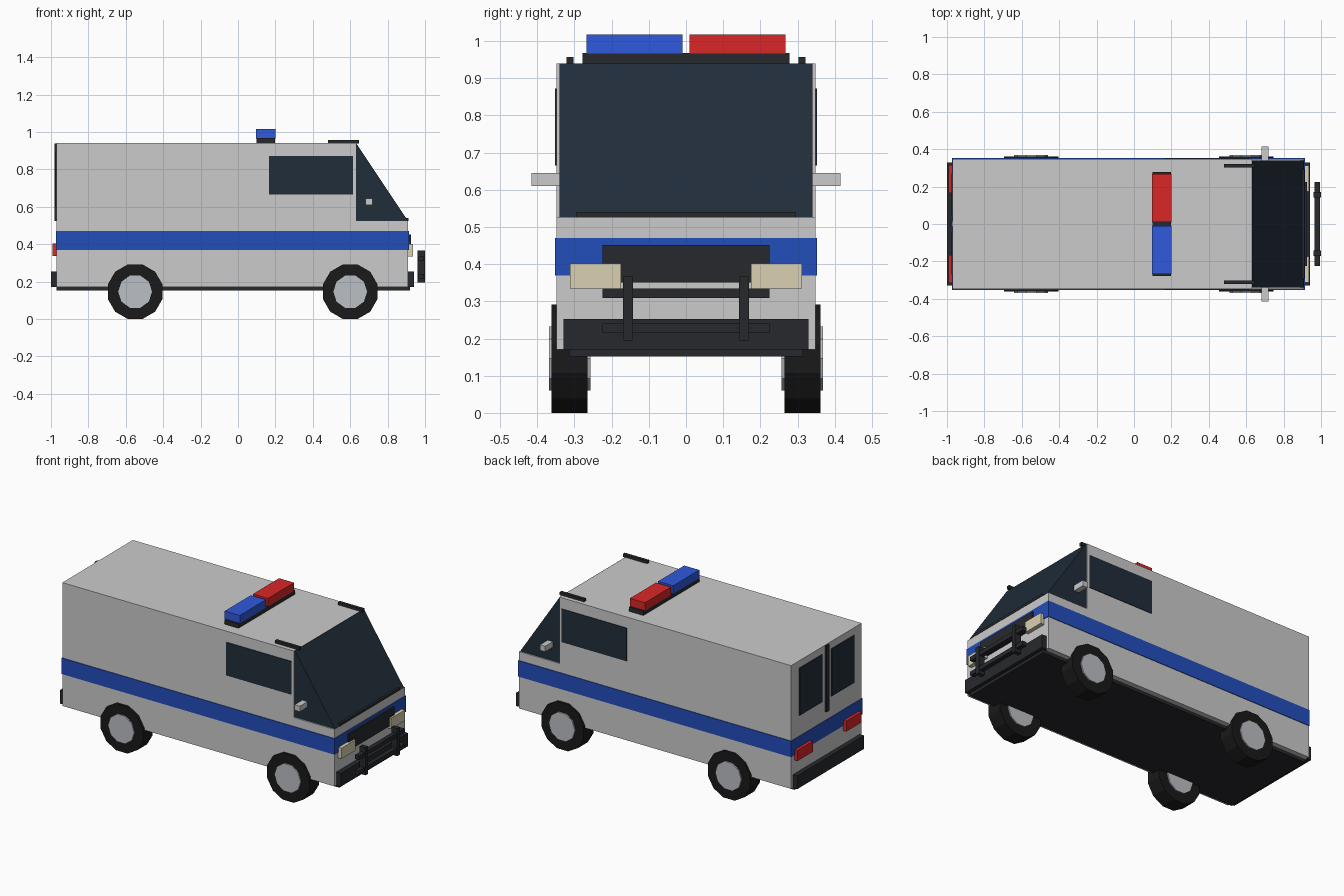
import bpy, bmesh, math
from mathutils import Matrix

if "Cube" in bpy.data.objects:
    bpy.data.objects.remove(bpy.data.objects["Cube"])

def mat(name, r, g, b):
    m = bpy.data.materials.new(name)
    m.diffuse_color = (r, g, b, 1)
    m.use_nodes = True
    m.node_tree.nodes["Principled BSDF"].inputs["Base Color"].default_value = m.diffuse_color
    return m

PAINT = mat("paint", 0.66, 0.66, 0.67)
BLUE = mat("blue", 0.016, 0.075, 0.5)
LAMP_BLUE = mat("lamp_blue", 0.03, 0.1, 0.72)
RED = mat("red", 0.7, 0.02, 0.02)
GLASS = mat("glass", 0.015, 0.026, 0.042)
DARK = mat("dark", 0.02, 0.022, 0.026)
RUBBER = mat("rubber", 0.01, 0.01, 0.01)
CREAM = mat("cream", 0.7, 0.64, 0.45)
HUB = mat("hub", 0.5, 0.52, 0.55)

def finish(name, bm, m):
    bmesh.ops.recalc_face_normals(bm, faces=bm.faces)
    me = bpy.data.meshes.new(name)
    bm.to_mesh(me)
    bm.free()
    me.materials.append(m)
    ob = bpy.data.objects.new(name, me)
    bpy.context.collection.objects.link(ob)
    return ob

def box(name, x, y, z, m):
    """Box from (min, max) ranges."""
    bm = bmesh.new()
    bmesh.ops.create_cube(bm, size=1)
    for v in bm.verts:
        for i, r in enumerate((x, y, z)):
            v.co[i] = r[0] if v.co[i] < 0 else r[1]
    return finish(name, bm, m)

def pair(name, x, y, z, m):
    """Same box on both sides of y = 0."""
    box(name + "_left", x, y, z, m)
    box(name + "_right", x, (-y[1], -y[0]), z, m)

def prism(name, pts, half, m):
    """Side profile (x, z) extruded across the width."""
    bm = bmesh.new()
    f = bm.faces.new([bm.verts.new((x, -half, z)) for x, z in pts])
    ext = bmesh.ops.extrude_face_region(bm, geom=[f])["geom"]
    vs = [e for e in ext if isinstance(e, bmesh.types.BMVert)]
    bmesh.ops.translate(bm, vec=(0, 2 * half, 0), verts=vs)
    return finish(name, bm, m)

def disc(name, c, apothem, depth, sides, m):
    """Faceted cylinder lying along y with a flat underneath."""
    bm = bmesh.new()
    r = apothem / math.cos(math.pi / sides)
    bmesh.ops.create_cone(bm, cap_ends=True, segments=sides, radius1=r, radius2=r, depth=depth,
                          matrix=Matrix.Rotation(math.pi / 2, 4, 'X') @ Matrix.Rotation(math.pi / sides, 4, 'Z'))
    bmesh.ops.translate(bm, vec=c, verts=bm.verts)
    return finish(name, bm, m)

# Body, cab glass and chassis
prism("body", [(-0.97, 0.17), (0.91, 0.17), (0.91, 0.525), (0.63, 0.525), (0.63, 0.94), (-0.97, 0.94)], 0.348, PAINT)
prism("cab_glass", [(0.63, 0.525), (0.908, 0.525), (0.632, 0.94), (0.63, 0.94)], 0.34, GLASS)
box("chassis", (-0.97, 0.92), (-0.315, 0.315), (0.152, 0.175), DARK)
box("stripe", (-0.973, 0.914), (-0.352, 0.352), (0.37, 0.47), BLUE)

# Windows
pair("side_window", (0.165, 0.615), (0.34, 0.352), (0.665, 0.872), GLASS)
pair("rear_window", (-0.976, -0.96), (0.045, 0.27), (0.60, 0.895), GLASS)
box("rear_door_strip", (-0.982, -0.96), (-0.014, 0.014), (0.525, 0.938), DARK)
box("wiper_strip", (0.892, 0.912), (-0.295, 0.295), (0.525, 0.54), DARK)

# Bumpers, grille and lamps
box("front_bumper", (0.90, 0.942), (-0.33, 0.33), (0.17, 0.253), DARK)
box("rear_bumper", (-1.0, -0.96), (-0.33, 0.33), (0.17, 0.253), DARK)
box("grille", (0.90, 0.924), (-0.225, 0.225), (0.35, 0.452), DARK)
pair("headlight", (0.90, 0.935), (0.175, 0.312), (0.335, 0.402), CREAM)
pair("taillight", (-0.992, -0.96), (0.165, 0.315), (0.338, 0.404), RED)

# Bull bar
pair("bull_bar_post", (0.96, 1.0), (0.143, 0.17), (0.195, 0.367), DARK)
for i, z in enumerate((0.215, 0.309)):
    box(f"bull_bar_rail_{i}", (0.966, 0.994), (-0.225, 0.225), (z, z + 0.026), DARK)

# Mirrors, roof rails and light bar
pair("mirror", (0.682, 0.718), (0.335, 0.415), (0.61, 0.645), PAINT)
pair("roof_rail", (0.48, 0.648), (0.302, 0.322), (0.938, 0.957), DARK)
box("light_bar_base", (0.1, 0.198), (-0.278, 0.278), (0.935, 0.968), DARK)
box("red_lamp", (0.096, 0.2), (0.01, 0.268), (0.966, 1.017), RED)
box("blue_lamp", (0.096, 0.2), (-0.268, -0.01), (0.966, 1.017), LAMP_BLUE)

# Wheels
for end, x in (("rear", -0.55), ("front", 0.60)):
    for side, s in (("left", 1), ("right", -1)):
        disc(f"{end}_{side}_tyre", (x, s * 0.313, 0.146), 0.146, 0.097, 12, RUBBER)
        disc(f"{end}_{side}_hub", (x, s * 0.313, 0.146), 0.086, 0.112, 10, HUB)
